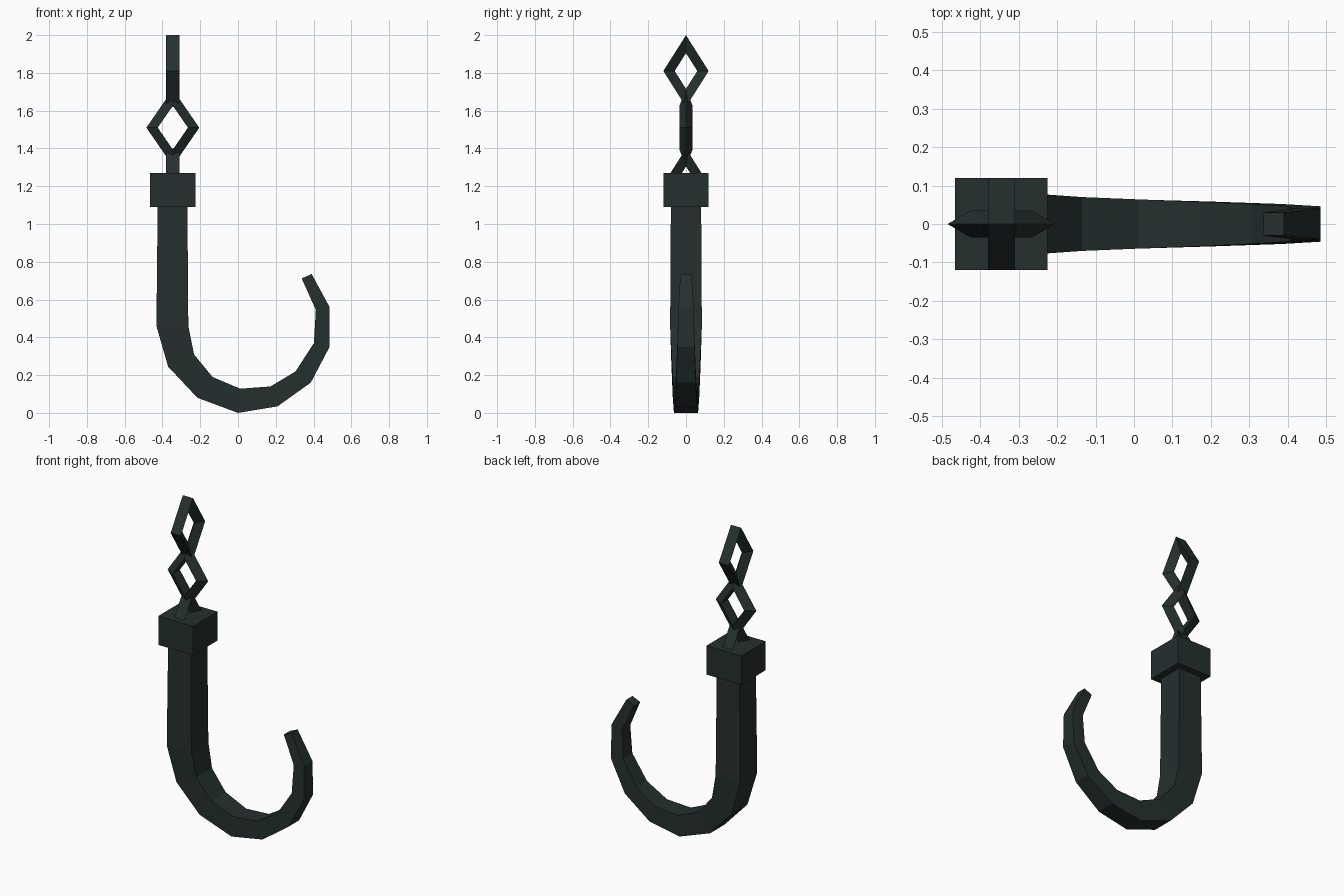
import bpy, bmesh, math

if "Cube" in bpy.data.objects:
    bpy.data.objects.remove(bpy.data.objects["Cube"])

mat = bpy.data.materials.new("dark slate iron")
mat.diffuse_color = (0.018, 0.029, 0.028, 1)
mat.use_nodes = True
mat.node_tree.nodes["Principled BSDF"].inputs["Base Color"].default_value = mat.diffuse_color
CX = -0.345  # shank axis


def make(name, verts, faces):
    me = bpy.data.meshes.new(name)
    me.from_pydata(verts, [], faces)
    bm = bmesh.new()
    bm.from_mesh(me)
    bmesh.ops.recalc_face_normals(bm, faces=bm.faces)
    bm.to_mesh(me)
    bm.free()
    me.materials.append(mat)
    ob = bpy.data.objects.new(name, me)
    bpy.context.collection.objects.link(ob)
    return ob


# hook: square section swept along outer/inner stations
# (outer x, outer z, inner x, inner z, half width)
stations = [
    (-0.425, 1.12, -0.268, 1.12, 0.08),
    (-0.432, 0.46, -0.263, 0.46, 0.084),
    (-0.37, 0.245, -0.233, 0.31, 0.077),
    (-0.215, 0.08, -0.135, 0.19, 0.070),
    (0.0, 0.0, 0.012, 0.128, 0.064),
    (0.21, 0.035, 0.172, 0.14, 0.058),
    (0.385, 0.16, 0.305, 0.22, 0.052),
    (0.485, 0.35, 0.402, 0.37, 0.046),
    (0.485, 0.56, 0.412, 0.545, 0.04),
    (0.39, 0.735, 0.337, 0.712, 0.03),
]
verts, faces = [], []
for ox, oz, ix, iz, w in stations:
    verts += [(ox, -w, oz), (ox, w, oz), (ix, w, iz), (ix, -w, iz)]
for i in range(len(stations) - 1):
    for k in range(4):
        a, b = i * 4 + k, i * 4 + (k + 1) % 4
        faces.append((a, b, b + 4, a + 4))
n = len(verts)
faces += [(0, 1, 2, 3), (n - 4, n - 3, n - 2, n - 1)]
make("hook", verts, faces)

# collar block on top of the shank
verts = [(CX + sx * 0.12, sy * 0.12, z) for z in (1.09, 1.27)
         for sx, sy in ((-1, -1), (1, -1), (1, 1), (-1, 1))]
make("collar", verts, [(0, 1, 2, 3), (4, 5, 6, 7)] +
     [(k, (k + 1) % 4, (k + 1) % 4 + 4, k + 4) for k in range(4)])


# chain links: diamond rings with a triangular section
def link(name, cz, along_x, ridge_out, stretch):
    s = 1 if ridge_out else -1
    section = [(0.1 + s * 0.04, 0), (0.1 - s * 0.02, 0.035), (0.1 - s * 0.02, -0.035)]
    verts, faces = [], []
    for i in range(4):
        c, sn = math.cos(i * math.pi / 2), math.sin(i * math.pi / 2)
        for r, t in section:
            u, z = r * c, cz + r * sn * stretch
            verts.append((CX + u, t, z) if along_x else (CX + t, u, z))
        for k in range(3):
            j, m = (i + 1) % 4, (k + 1) % 3
            faces.append((i * 3 + k, i * 3 + m, j * 3 + m, j * 3 + k))
    make(name, verts, faces)


link("lower_link", 1.21, False, False, 1.58)
link("middle_link", 1.51, True, True, 1.45)
link("upper_link", 1.81, False, False, 1.58)
